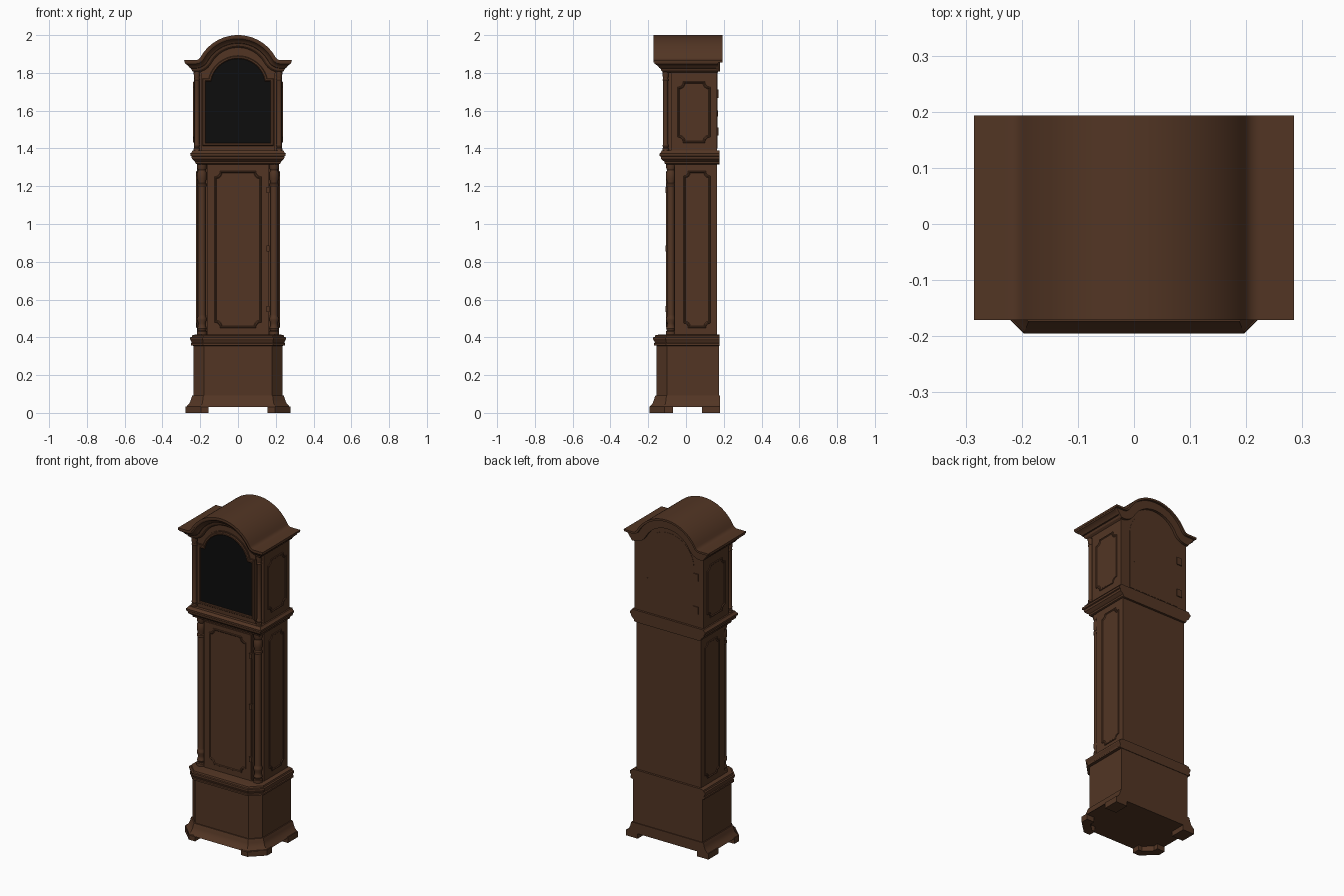
import bpy, bmesh, math

if "Cube" in bpy.data.objects:
    bpy.data.objects.remove(bpy.data.objects["Cube"])


def material(name, rgb):
    m = bpy.data.materials.new(name)
    m.diffuse_color = (*rgb, 1)
    m.use_nodes = True
    m.node_tree.nodes["Principled BSDF"].inputs["Base Color"].default_value = m.diffuse_color
    return m


WOOD = material("dark_brown_wood", (0.085, 0.036, 0.0175))
BLACK = material("black_glass", (0.004, 0.004, 0.004))


def loft(name, rings, mat=WOOD, closed=True, caps=(True, True)):
    """Skin a list of equal-length point rings."""
    bm = bmesh.new()
    vs = [[bm.verts.new(p) for p in r] for r in rings]
    n = len(rings[0])
    for a, b in zip(vs, vs[1:]):
        for i in range(n if closed else n - 1):
            j = (i + 1) % n
            bm.faces.new((a[i], a[j], b[j], b[i]))
    if closed and caps[0]:
        bm.faces.new(vs[0][::-1])
    if closed and caps[1]:
        bm.faces.new(vs[-1])
    bmesh.ops.recalc_face_normals(bm, faces=bm.faces)
    me = bpy.data.meshes.new(name)
    bm.to_mesh(me)
    bm.free()
    me.materials.append(mat)
    me.shade_smooth()
    me.set_sharp_from_angle(angle=math.radians(30))
    ob = bpy.data.objects.new(name, me)
    bpy.context.collection.objects.link(ob)
    return ob


def prism_y(name, outline, y0, y1, mat=WOOD):
    return loft(name, [[(x, y, z) for x, z in outline] for y in (y0, y1)], mat)


def box(name, x0, x1, y0, y1, z0, z1):
    return prism_y(name, [(x0, z0), (x1, z0), (x1, z1), (x0, z1)], y0, y1)


def lathe(name, x, y, profile, n=24):
    ang = [2 * math.pi * i / n for i in range(n)]
    return loft(name, [[(x + r * math.cos(a), y + r * math.sin(a), z) for a in ang]
                       for r, z in profile])


def footprint(w, yf, yb, c, o, z):
    """Plan outline with chamfered front corners, grown outward by o."""
    k = 0.414 * o
    right = [(w - c + k, yf - o), (w + o, yf + c - k), (w + o, yb)] if c else \
            [(w + o, yf - o), (w + o, yb)]
    return [(x, y, z) for x, y in right + [(-x, y) for x, y in right[::-1]]]


def stack(name, w, yf, yb, c, profile):
    return loft(name, [footprint(w, yf, yb, c, o, z) for z, o in profile])


def notched(u0, u1, v0, v1, r, o):
    """Rectangle with scooped corners, shrunk by o."""
    pts = []
    for cu, cv, a0 in ((u0 + o, v0 + o, 90), (u1 - o, v0 + o, 180),
                       (u1 - o, v1 - o, 270), (u0 + o, v1 - o, 0)):
        for i in range(7):
            a = math.radians(a0 - 15 * i)
            pts.append((cu + r * math.cos(a), cv + r * math.sin(a)))
    return pts


BEAD = ((0, -0.002), (0, 0.002), (0.002, 0.005), (0.006, 0.005), (0.01, 0.001))


def arch(d, xend):
    """Roof line offset inward by d: shoulder, fillet, arch, fillet, shoulder."""
    cx, cz, R, fx, fz, rf = 0, 1.773, 0.227, 0.2246, 1.898, 0.03
    t = math.atan2(fz - cz, fx)
    half = []
    for i in range(17):
        a = math.pi / 2 + (t - math.pi / 2) * i / 16
        half.append(((R - d) * math.cos(a), cz + (R - d) * math.sin(a)))
    for i in range(1, 7):
        a = math.pi + t + (math.pi / 2 - t) * i / 6
        half.append((fx + (rf + d) * math.cos(a), fz + (rf + d) * math.sin(a)))
    half.append((xend, fz - rf - d))
    return [(-x, z) for x, z in half[:0:-1]] + half


# Feet: bracket corners in front, blocks behind
for s, side in ((1, "right"), (-1, "left")):
    plan = [(0.155, -0.192), (0.197, -0.192), (0.277, -0.115), (0.277, -0.07),
            (0.225, -0.07), (0.225, -0.1), (0.18, -0.145), (0.155, -0.145)]
    loft(f"front_foot_{side}", [[(s * x, y, z) for x, y in plan] for z in (0, 0.035)])
    box(f"back_foot_{side}", *sorted((s * 0.2, s * 0.277)), 0.085, 0.18, 0, 0.035)

# Base: flared plinth, chamfered box and moulding
stack("plinth", 0.235, -0.155, 0.18, 0.055,
      [(0.03, 0.04), (0.038, 0.034), (0.05, 0.022), (0.07, 0.014), (0.085, 0.01),
       (0.092, 0.007), (0.092, 0)])
stack("base_box", 0.235, -0.155, 0.175, 0.055, [(0.05, 0), (0.37, 0)])
stack("base_moulding", 0.235, -0.155, 0.178, 0.055,
      [(0.355, 0), (0.358, 0.015), (0.368, 0.015), (0.371, 0.01), (0.378, 0.012),
       (0.39, 0.019), (0.4, 0.019), (0.402, 0.01), (0.411, 0.007), (0.415, -0.012)])

# Waist
box("waist_body", -0.217, 0.217, -0.06, 0.165, 0.4, 1.33)
box("waist_front", -0.163, 0.163, -0.096, -0.05, 0.4, 1.33)
box("waist_door", -0.157, 0.157, -0.1, -0.09, 0.425, 1.305)
loft("waist_door_panel", [[(u, -0.1 - h, v) for u, v in
     notched(-0.125, 0.125, 0.45, 1.28, 0.03, o)] for o, h in BEAD])
for z in (0.55, 0.87, 1.18):
    box("waist_door_hinge", 0.15, 0.166, -0.109, -0.09, z - 0.015, z + 0.015)
stack("waist_moulding", 0.217, -0.105, 0.178, 0,
      [(1.315, -0.002), (1.32, 0.008), (1.33, 0.01), (1.338, 0.02), (1.345, 0.027),
       (1.358, 0.029), (1.361, 0.035), (1.373, 0.036), (1.377, 0.03), (1.388, 0.024)])

# Turned columns and side panels, mirrored
for s, side in ((1, "right"), (-1, "left")):
    lathe(f"waist_column_{side}", s * 0.191, -0.08,
          [(0.026, 0.405), (0.026, 0.432), (0.021, 0.436), (0.025, 0.447), (0.02, 0.46),
           (0.019, 0.475), (0.025, 0.492), (0.025, 0.502), (0.021, 0.51), (0.02, 0.52),
           (0.02, 1.195), (0.025, 1.203), (0.025, 1.212), (0.02, 1.218), (0.02, 1.225),
           (0.025, 1.24), (0.025, 1.27), (0.02, 1.285), (0.025, 1.297), (0.026, 1.32)])
    lathe(f"hood_column_{side}", s * 0.218, -0.108,
          [(0.017, 1.38), (0.017, 1.4), (0.013, 1.405), (0.016, 1.414), (0.013, 1.424),
           (0.013, 1.755), (0.016, 1.763), (0.013, 1.77), (0.016, 1.785), (0.017, 1.81)])
    for name, x, rect in (("waist", 0.217, (-0.013, 0.13, 0.45, 1.28, 0.025)),
                          ("hood", 0.232, (-0.045, 0.13, 1.43, 1.755, 0.03))):
        loft(f"{name}_side_panel_{side}",
             [[(s * (x + h), u, v) for u, v in notched(*rect, o)] for o, h in BEAD])

# Hood: arched body and front
prism_y("hood_body", arch(0.01, 0.232) + [(0.232, 1.38), (-0.232, 1.38)], -0.08, 0.165)
prism_y("hood_front", arch(0.05, 0.23) + [(0.23, 1.8), (0.196, 1.8), (0.196, 1.38),
        (-0.196, 1.38), (-0.196, 1.8), (-0.23, 1.8)], -0.11, -0.07)


def dial(o):
    """Glass outline with stepped arch, grown by o."""
    r, a0 = 0.145 + o, math.asin((0.025 + o) / (0.145 + o))
    arc = [a0 + (math.pi - 2 * a0) * i / 24 for i in range(25)]
    w, b, t = 0.172 + o, 1.43 - o, 1.755 + o
    return [(-w, t), (-w, b), (w, b), (w, t)] + \
           [(r * math.cos(a), 1.73 + r * math.sin(a)) for a in arc]


prism_y("dial_glass", dial(0.002), -0.113, -0.108, BLACK)
loft("dial_frame", [[(x, y, z) for x, z in dial(o)] for o, y in
     ((0, -0.111), (0, -0.117), (0.004, -0.121), (0.012, -0.121), (0.016, -0.116),
      (0.022, -0.116), (0.022, -0.109))], caps=(False, False))

# Arched cornice: moulding mitred round the front and both sides
rings = []
for d, p in ((0.01, 0.047), (0.02, 0.044), (0.026, 0.034), (0.036, 0.023), (0.042, 0.02),
             (0.044, 0.013), (0.056, 0.009), (0.06, 0.004), (0.066, -0.004)):
    front = [(x, -0.122 - p, z) for x, z in arch(d, 0.235 + p)]
    z = front[0][2]
    rings.append([(-0.235 - p, 0.17, z)] + front + [(0.235 + p, 0.17, z)])
loft("cornice", rings, closed=False)
prism_y("roof", arch(0, 0.285) + arch(0.012, 0.283)[::-1], -0.171, 0.193)
prism_y("roof_back_band", arch(0.005, 0.28) + arch(0.06, 0.238)[::-1], 0.16, 0.18)

# Hood back door with hinges and lock
door = [(0.17 * math.cos(math.pi * i / 24), 1.74 + 0.17 * math.sin(math.pi * i / 24))
        for i in range(25)]
prism_y("back_door", [(0.17, 1.4)] + door + [(-0.17, 1.4)], 0.16, 0.1665)
for z in (1.49, 1.69):
    box("back_hinge", -0.2, -0.165, 0.16, 0.171, z - 0.022, z + 0.022)
box("back_lock", 0.135, 0.145, 0.16, 0.169, 1.57, 1.6)
